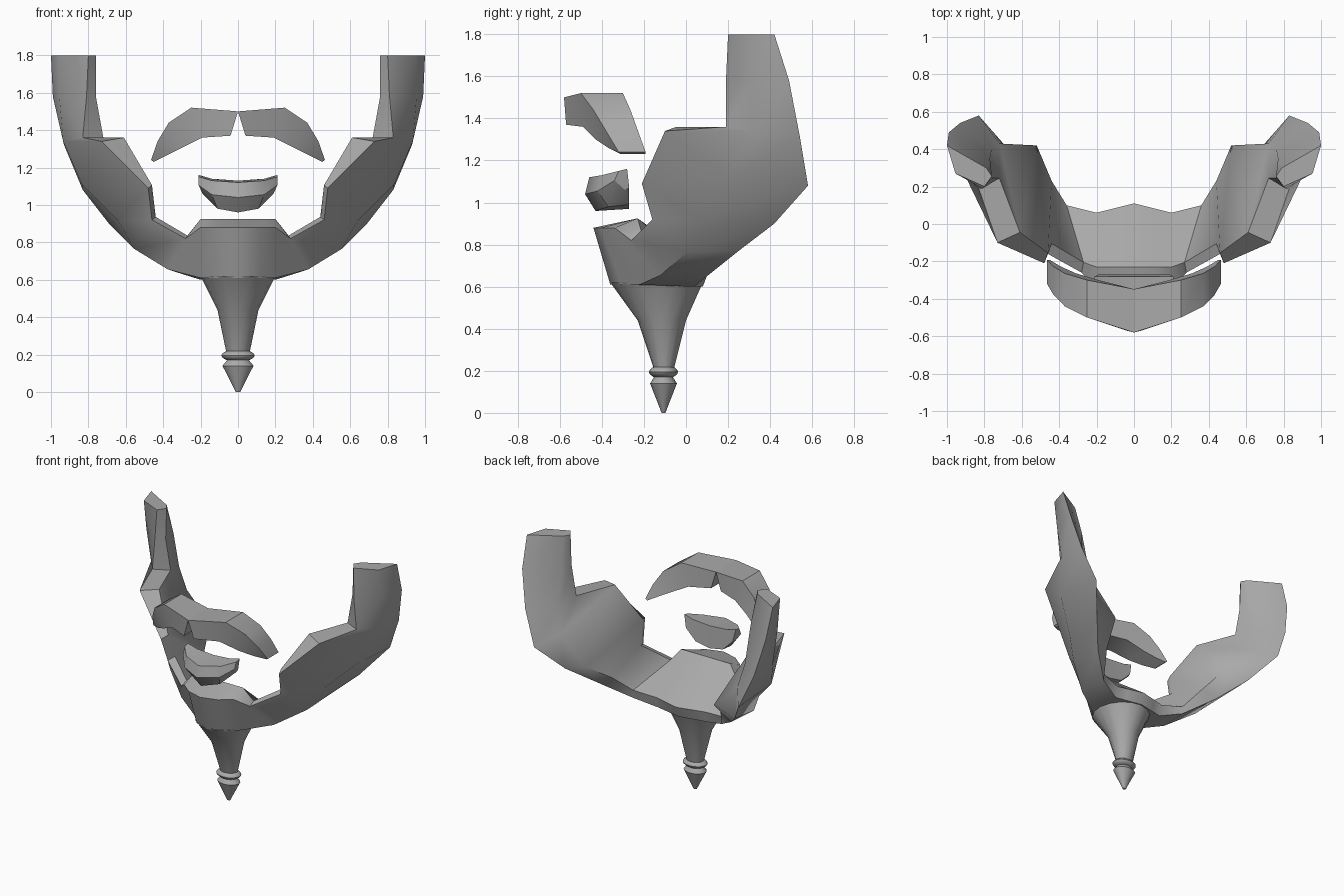
import bpy, bmesh, math
from mathutils import Vector

cube = bpy.data.objects.get("Cube")
if cube:
    bpy.data.objects.remove(cube, do_unlink=True)

grey = bpy.data.materials.new("mid grey")
grey.use_nodes = True
grey.diffuse_color = (0.4, 0.4, 0.4, 1)
bsdf = next(n for n in grey.node_tree.nodes if n.type == "BSDF_PRINCIPLED")
bsdf.inputs["Base Color"].default_value = grey.diffuse_color


def loft(name, rings, cap_start=True, mirror=False, angle=35):
    """Skin a list of equal-length rings into one closed part."""
    bm = bmesh.new()
    rows = [[bm.verts.new(point) for point in ring] for ring in rings]
    count = len(rows[0])
    for lower, upper in zip(rows, rows[1:]):
        for i in range(count):
            j = (i + 1) % count
            bm.faces.new((lower[i], lower[j], upper[j], upper[i]))
    bm.faces.new(rows[-1])
    if cap_start:
        bm.faces.new(rows[0][::-1])
    bmesh.ops.recalc_face_normals(bm, faces=bm.faces)
    mesh = bpy.data.meshes.new(name)
    bm.to_mesh(mesh)
    bm.free()
    mesh.materials.append(grey)
    obj = bpy.data.objects.new(name, mesh)
    bpy.context.collection.objects.link(obj)
    if mirror:
        modifier = obj.modifiers.new("mirror", "MIRROR")
        modifier.merge_threshold = 0.001
    bpy.ops.object.select_all(action="DESELECT")
    obj.select_set(True)
    bpy.context.view_layer.objects.active = obj
    bpy.ops.object.shade_smooth_by_angle(angle=math.radians(angle))


def oval(z, half, front, back, sides=16):
    """Horizontal oval ring between a front and a back edge."""
    middle, depth = (front + back) / 2, (back - front) / 2
    angles = [2 * math.pi * k / sides for k in range(sides)]
    return [(half * math.cos(a), middle + depth * math.sin(a), z) for a in angles]


def bead(z, radius):
    """Oval ring around the axis of the beard's point."""
    axis, depth = -0.107, radius * 0.77
    return oval(z, radius, axis - depth, axis + depth)


def chin(x):
    """Section of the chin: inner lip, outer lip, belly, outer rear, inner rear."""
    curve = x * x
    return [(x, -.23, .925), (x, 2.5 * curve - .44, .88), (x, 3.5 * curve - .36, .61),
            (x, .08 - x / 5, .6), (x, .11 - x / 4, .68)]


def cheek(lip, rear, width, inset, forward, drop):
    """Section of the sideburn, in the chin's order, from its two outer edges."""
    lip, rear = Vector(lip), Vector(rear)
    belly = (lip + rear) / 2 + Vector((.055, -.04, -drop))
    return [lip + Vector((-width, .055, drop / 5)), lip, belly, rear,
            rear + Vector((-inset, -forward, drop * .7))]


def brow(x, low_x, y, top, bottom):
    """Section of the brow: front top, rear top, rear bottom, front bottom."""
    rear = y * .6
    return [(x, y, top), (x, rear, top), (low_x, rear, bottom), (low_x, y + .01, bottom)]


def lip(x, low_x, y, top, bottom):
    """Section of the lip, with a ridge halfway up its front."""
    rear = -.28
    return [(x, y + .02, top), (x, rear, top + .01), (low_x, rear + .01, bottom + .01),
            (low_x, y + .05, bottom), (x, y, (top + bottom) / 2)]


# Chin, jaw and sideburns in one sweep, from the middle up to the ear
loft("jaw_and_sideburns", [chin(x) for x in (0, .12, .2)] + [
    cheek((.28, -.26, .82), (.36, .1, .65), .01, 0, 0, .08),
    cheek((.46, -.16, .92), (.54, .25, .77), .02, .1, .02, .08),
    cheek((.48, -.21, 1.09), (.69, .42, .9), .02, .17, 0, .08),
    cheek((.73, -.1, 1.34), (.83, .58, 1.08), .12, .11, .15, .1),
    cheek((.83, .19, 1.36), (.93, .54, 1.32), .11, .17, .14, 0),
    cheek((.81, .19, 1.58), (.99, .49, 1.58), .05, .22, .14, 0),
    cheek((.8, .2, 1.8), (1, .42, 1.8), .04, .21, .12, 0),
], cap_start=False, mirror=True, angle=50)

# Lower beard widening from a thin neck up to the jaw
loft("lower_beard", [
    oval(.2, .06, -.15, -.06),
    oval(.44, .11, -.23, 0),
    oval(.62, .2, -.36, .08),
])

# Bead ring and pointed beard tip
steps = [k / 6 for k in range(7)]
loft("beard_ring", [bead(.17 + .05 * t, .06 + .03 * math.sin(math.pi * t)) for t in steps])
loft("beard_tip", [bead(0, .012), bead(.06, .042), bead(.14, .083), bead(.18, .05)])

# Brow band, notched in the middle
loft("brow", [
    brow(0, .04, -.58, 1.5, 1.37),
    brow(.25, .19, -.5, 1.52, 1.36),
    brow(.37, .31, -.44, 1.44, 1.3),
    brow(.43, .39, -.38, 1.34, 1.26),
    brow(.465, .45, -.32, 1.24, 1.23),
], mirror=True, angle=30)

# Lower lip block
loft("lip", [
    lip(0, 0, -.48, 1.12, .96),
    lip(.14, .11, -.42, 1.13, .98),
    lip(.21, .19, -.34, 1.15, 1.06),
], cap_start=False, mirror=True, angle=30)
